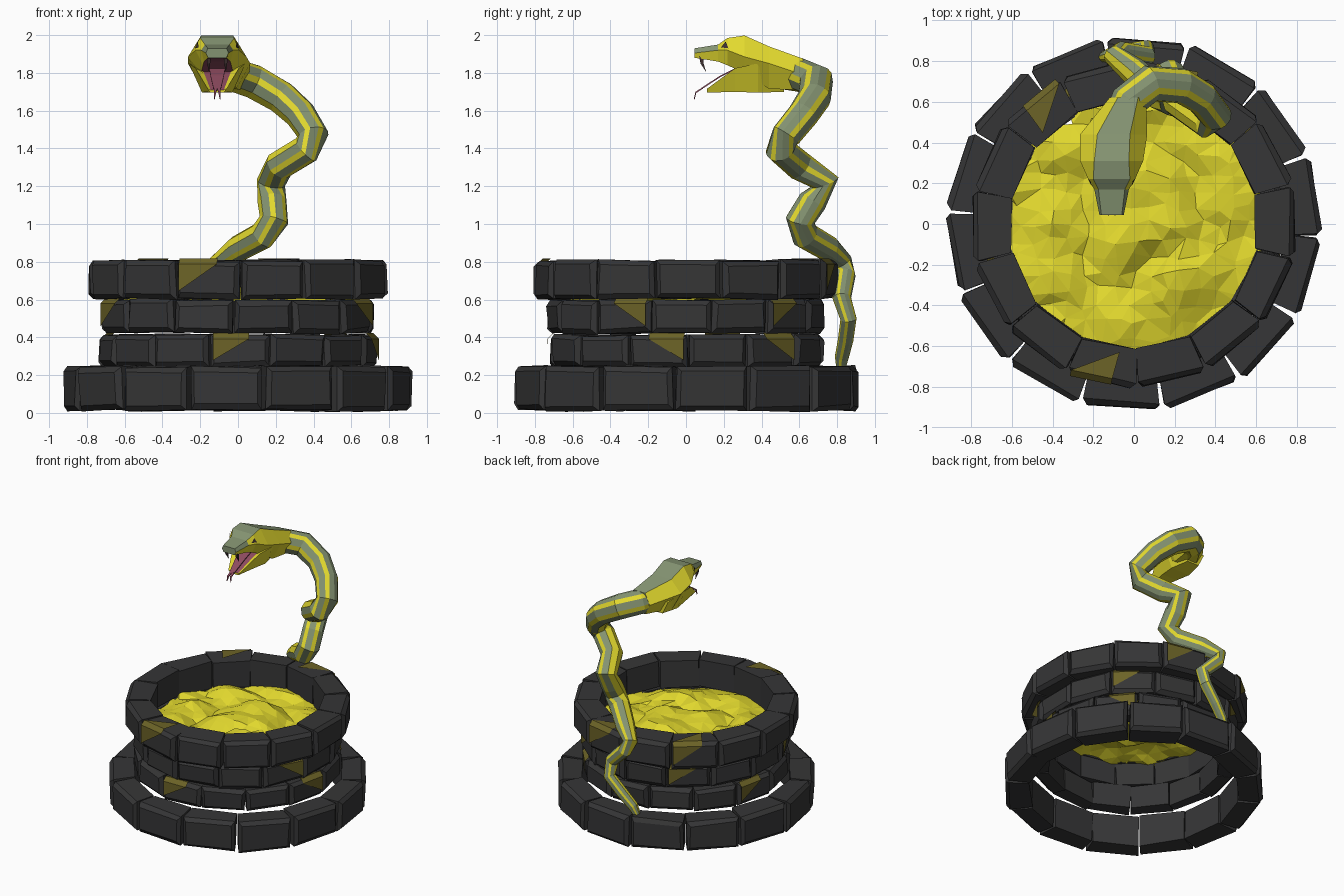
import bpy, bmesh, math, random
from mathutils import Vector, noise

if "Cube" in bpy.data.objects:
    bpy.data.objects.remove(bpy.data.objects["Cube"])

random.seed(4)


def mat(name, r, g, b):
    m = bpy.data.materials.new(name)
    m.diffuse_color = (r, g, b, 1)
    m.use_nodes = True
    m.node_tree.nodes["Principled BSDF"].inputs["Base Color"].default_value = m.diffuse_color
    return m


STONE = mat("dark stone", .036, .036, .037)
MOSS = mat("olive moss", .15, .125, .02)
YELLOW = mat("yellow", .76, .69, .027)
GREEN = mat("grey green", .23, .29, .165)
PINK = mat("tongue pink", .27, .07, .115)
DARK = mat("dark mouth", .05, .03, .03)


def finish(name, bm, mats, fix=True):
    if fix:
        bmesh.ops.recalc_face_normals(bm, faces=bm.faces)
    me = bpy.data.meshes.new(name)
    bm.to_mesh(me)
    bm.free()
    for m in mats:
        me.materials.append(m)
    ob = bpy.data.objects.new(name, me)
    bpy.context.collection.objects.link(ob)
    return ob


def loft(name, rings, mats, rule):
    """Skin closed rings of points; rule(segment, side) gives the material, segment -1/-2 are the caps."""
    bm = bmesh.new()
    vs = [[bm.verts.new(p) for p in ring] for ring in rings]
    n = len(vs[0])
    for i in range(len(vs) - 1):
        for j in range(n):
            k = (j + 1) % n
            f = bm.faces.new((vs[i][j], vs[i][k], vs[i + 1][k], vs[i + 1][j]))
            f.material_index = rule(i, j)
    bm.faces.new(vs[0]).material_index = rule(-1, 0)
    bm.faces.new(vs[-1]).material_index = rule(-2, 0)
    return finish(name, bm, mats)


# Stone rings: chamfered, slightly uneven blocks around a circle
N = 14


def polar(a, r, s, z):
    return Vector((r * math.cos(a) - s * math.sin(a), r * math.sin(a) + s * math.cos(a), z))


def stone_ring(name, rin, rout, z0, z1, start, gap, patches):
    bm = bmesh.new()
    moss = bmesh.new()
    t = math.tan(math.pi / N)
    for i in range(N):
        a = math.radians(start + 360 / N * (i + .5))
        block = bmesh.new()
        j = lambda k=.008: random.uniform(-k, k)
        v = {}
        for ri, r in enumerate((rin, rout)):
            for si in (0, 1):
                for zi, z in enumerate((z0, z1)):
                    s = (r * t - (gap if ri else .003)) * (1 if si else -1)
                    v[ri, si, zi] = block.verts.new(polar(a, r + j(), s + j(.004), z + j()))
        for q in (("000", "010", "011", "001"), ("100", "110", "111", "101"), ("000", "010", "110", "100"),
                  ("001", "011", "111", "101"), ("000", "001", "101", "100"), ("010", "011", "111", "110")):
            block.faces.new([v[tuple(map(int, c))] for c in q])
        bmesh.ops.recalc_face_normals(block, faces=block.faces)
        outer = [e for e in block.edges if all(x.co.xy.length > (rin + rout) / 2 for x in e.verts)]
        bmesh.ops.bevel(block, geom=outer, offset=.026, segments=1, affect='EDGES', profile=.5)
        for x in block.verts:
            x.co += Vector((j(.004), j(.004), j(.004)))
        tmp = bpy.data.meshes.new("tmp")
        block.to_mesh(tmp)
        block.free()
        bm.from_mesh(tmp)
        bpy.data.meshes.remove(tmp)
        # Moss wraps over the upper outer edge of chosen blocks
        if i in patches:
            d = patches[i]
            w, h = rout * t - gap, z1 - z0
            r, z = rout + .010, z1 + .010
            A, B = polar(a, r, -.9 * w * d, z - .03), polar(a, r, .3 * w * d, z - .03)
            C = polar(a, r, -.9 * w * d, z0 + .2 * h)
            A2, B2 = polar(a, r - .03, -.9 * w * d, z), polar(a, r - .03, .3 * w * d, z)
            D = polar(a, rin + .03, .35 * w * d, z)
            for tri in ((A, B, C), (A, A2, B2, B), (A2, D, B2)):
                moss.faces.new([moss.verts.new(p) for p in tri])
    finish(name, bm, [STONE])
    finish(name + "_moss", moss, [MOSS], False)


# patches: block index -> leaning direction
stone_ring("base_stones", .732, .903, .015, .245, -4, .012, {})
stone_ring("lower_stones", .6, .722, .245, .412, -102, .006, {0: 1, 3: -1, 5: -1, 10: 1})
stone_ring("middle_stones", .6, .722, .424, .6, -92, .006, {2: -1, 5: 1, 11: 1, 8: 1})
stone_ring("rim_stones", .6, .785, .605, .807, -89, .007, {13: 1, 8: 1, 6: 1})

# Golden lumpy surface inside the well: jittered grid trimmed to a disc
bm = bmesh.new()
bmesh.ops.create_grid(bm, x_segments=18, y_segments=18, size=.72)
for v in bm.verts:
    v.co.x += random.uniform(-.024, .024)
    v.co.y += random.uniform(-.024, .024)
    r = v.co.length
    if r > .59:
        v.co.xy = v.co.xy * (max(.63, min(r, .64)) / r) if r < .67 else v.co.xy
    h = abs(noise.noise(Vector((v.co.x * 2.6 + 2, v.co.y * 4, 1.3))))
    v.co.z = .585 + .19 * h * max(.25, 1 - .5 * (r / .6) ** 4) + random.uniform(-.006, .006)
bmesh.ops.delete(bm, geom=[v for v in bm.verts if v.co.xy.length > .70], context='VERTS')
for v in bm.verts:
    if v.co.xy.length > .64:
        v.co.xy *= .64 / v.co.xy.length
bmesh.ops.triangulate(bm, faces=bm.faces)
finish("golden_surface", bm, [YELLOW])

# Snake body: striped twelve-sided tube from neck to tail
path = [(-.07, .50, 1.80, .085), (-.03, .60, 1.79, .09), (.08, .69, 1.755, .092), (.23, .68, 1.67, .088),
        (.33, .62, 1.58, .083), (.40, .53, 1.47, .08), (.36, .50, 1.395, .08), (.22, .60, 1.31, .08),
        (.175, .735, 1.22, .077), (.18, .67, 1.12, .077), (.19, .605, 1.02, .078), (.13, .63, .94, .075),
        (0, .75, .87, .07), (-.10, .83, .80, .052), (-.06, .845, .73, .053), (.06, .825, .61, .05),
        (.06, .86, .50, .044), (-.04, .845, .39, .042), (-.12, .825, .30, .038), (-.15, .82, .24, .025)]
half = (0, 28, 50, 84, 106, 142, 180)
angles = [math.radians(d) for d in half + tuple(360 - d for d in half[5:0:-1])]
pts = [Vector(p[:3]) for p in path]
back = Vector((0, 0, 1))
rings = []
for i, p in enumerate(pts):
    tan = (pts[min(i + 1, len(pts) - 1)] - pts[max(i - 1, 0)]).normalized()
    back = (back - tan * back.dot(tan)).normalized()
    side = tan.cross(back)
    rings.append([p + path[i][3] * (math.cos(b) * back + math.sin(b) * side) for b in angles])
loft("snake_body", rings, [GREEN, YELLOW], lambda i, j: min(j, 11 - j) % 2)

# Snake head: (y, centre x, top half width, top z, cheek half width, cheek z, lower half width, lower z)
head = [(.62, -.03, .05, 1.875, .09, 1.79, .05, 1.71), (.44, -.10, .08, 1.94, .165, 1.85, .09, 1.715),
        (.31, -.11, .085, 1.998, .155, 1.885, .085, 1.80), (.22, -.11, .09, 1.985, .115, 1.92, .075, 1.84),
        (.17, -.11, .065, 1.95, .085, 1.92, .07, 1.86), (.045, -.11, .05, 1.93, .06, 1.905, .048, 1.88)]


def head_rule(i, j):
    if i == -2 or j == 0 or (i == 4 and j in (1, 5)):
        return 0
    return 2 if j == 3 and i >= 2 else 1


loft("snake_head", [[(c - a, y, za), (c + a, y, za), (c + m, y, zm), (c + b, y, zb), (c - b, y, zb), (c - m, y, zm)]
                    for y, c, a, za, m, zm, b, zb in head], [GREEN, YELLOW, PINK], head_rule)

# Lower jaw, yellow rim and pink floor: (y, rim half width, rim z, floor half width, floor z, bottom half width, bottom z)
jaw = [(.52, .10, 1.80, .06, 1.80, .05, 1.70), (.38, .15, 1.85, .08, 1.83, .08, 1.695),
       (.26, .115, 1.825, .07, 1.80, .065, 1.70), (.11, .05, 1.715, .035, 1.71, .035, 1.695)]
CX = -.11
loft("lower_jaw", [[(CX - f, y, zf), (CX + f, y, zf), (CX + a, y, za), (CX + b, y, zb), (CX - b, y, zb), (CX - a, y, za)]
                   for y, a, za, f, zf, b, zb in jaw],
     [YELLOW, PINK], lambda i, j: int(j == 0 and i >= 0))


def strip(name, stations, m):
    """Thin flat strip: (x, y, z, half width)"""
    loft(name, [[(x - w, y, z), (x + w, y, z), (x + w, y + .004, z - .006), (x - w, y + .004, z - .006)]
                for x, y, z, w in stations], [m], lambda i, j: 0)


# Forked tongue
strip("tongue", [(CX, .29, 1.84, .045), (CX, .18, 1.785, .035), (CX, .08, 1.72, .02)], PINK)
for s, n in ((-1, "left"), (1, "right")):
    strip("tongue_tip_" + n, [(CX + s * .008, .085, 1.722, .01), (CX + s * .012, .05, 1.70, .006),
                              (CX + s * .016, .042, 1.665, .002)], PINK)
    # Fang: tapered curved spike
    loft("fang_" + n, [[(CX + s * .045 + dx * w, y + dy * w, z) for dx, dy in ((-1, -1), (1, -1), (1, 1), (-1, 1))]
                       for y, z, w in ((.08, 1.89, .011), (.085, 1.85, .008), (.105, 1.808, .001))],
         [DARK], lambda i, j: 0)
    # Eye: small slanted plate on the brow
    bm = bmesh.new()
    eye = [(.103, .21, 1.965), (.118, .225, 1.93), (.098, .185, 1.935)]
    bm.faces.new([bm.verts.new((CX + s * x, y, z)) for x, y, z in eye])
    finish("eye_" + n, bm, [DARK], False)
